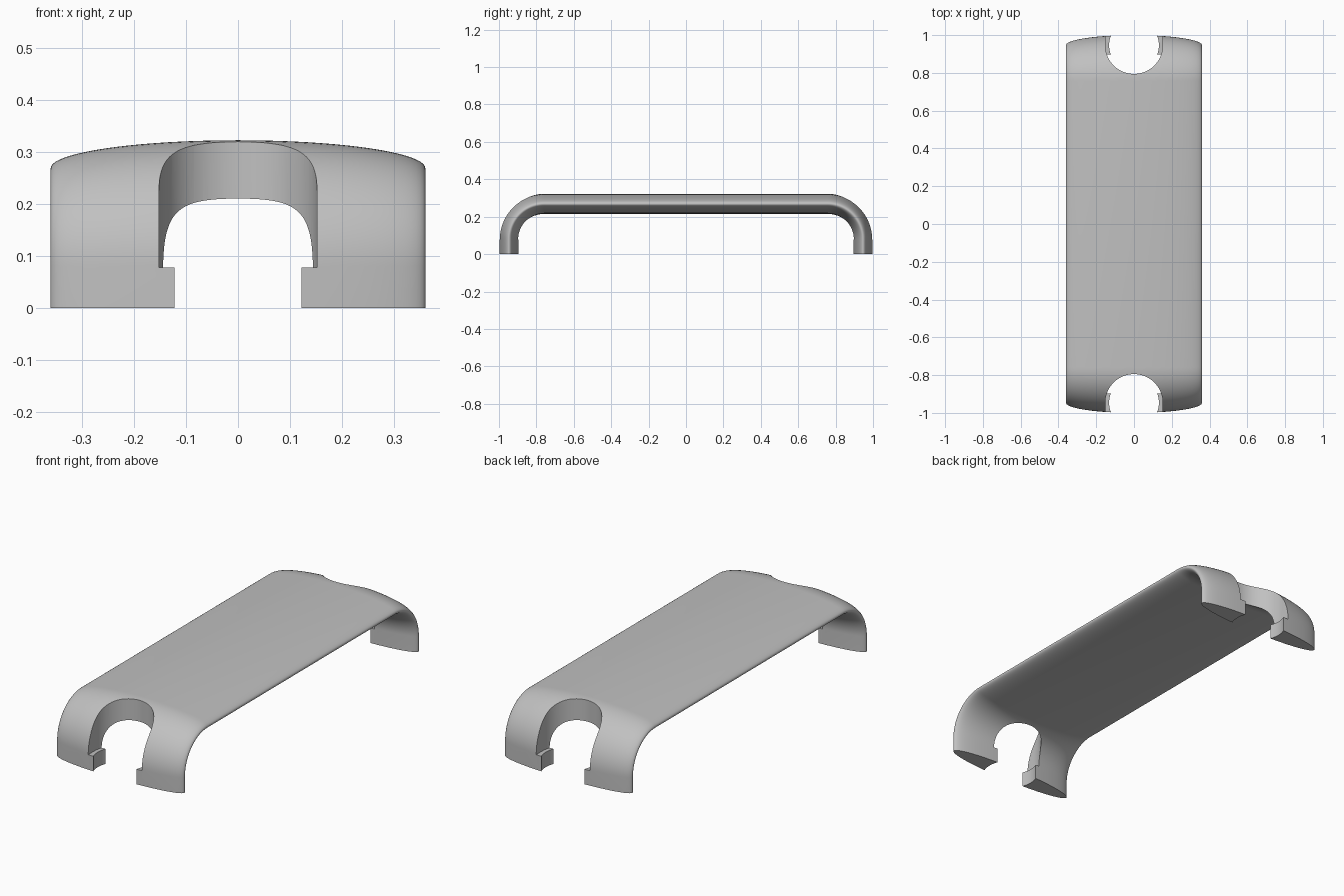
import bpy, bmesh, math

if "Cube" in bpy.data.objects:
    bpy.data.objects.remove(bpy.data.objects["Cube"], do_unlink=True)

HALF_WIDTH, HALF_THICK = 0.36, 0.0535   # elliptical section
LEG_Y, TOP_Z = 0.9465, 0.2685           # centre line of the legs and the deck
BEND = 0.1885                           # bend radius of the centre line
TAB_Z = 0.077                           # top of the foot tabs
SECTION, STEPS = 80, 24

grey = bpy.data.materials.new("plain grey")
grey.use_nodes = True
colour = (0.53, 0.53, 0.53, 1)
grey.diffuse_color = colour
grey.node_tree.nodes["Principled BSDF"].inputs["Base Color"].default_value = colour


def make_object(name, bm):
    bmesh.ops.recalc_face_normals(bm, faces=bm.faces)
    mesh = bpy.data.meshes.new(name)
    bm.to_mesh(mesh)
    bm.free()
    mesh.materials.append(grey)
    obj = bpy.data.objects.new(name, mesh)
    bpy.context.collection.objects.link(obj)
    return obj


def loft(name, rings):
    """Skin a closed solid through equal rings of points."""
    bm = bmesh.new()
    loops = [[bm.verts.new(p) for p in ring] for ring in rings]
    n = len(loops[0])
    for a, b in zip(loops, loops[1:]):
        for i in range(n):
            j = (i + 1) % n
            bm.faces.new((a[i], a[j], b[j], b[i]))
    bm.faces.new(loops[0])
    bm.faces.new(loops[-1])
    return make_object(name, bm)


def prism(name, outline, z0, z1):
    return loft(name, [[(x, y, z) for x, y in outline] for z in (z0, z1)])


# Arched cover: an ellipse swept up one leg, over the deck and down the other
half_path = [(-LEG_Y, 0.0, math.pi)]
for i in range(STEPS + 1):
    a = math.pi - i / STEPS * math.pi / 2
    half_path.append((-LEG_Y + BEND + BEND * math.cos(a),
                      TOP_Z - BEND + BEND * math.sin(a), a))
path = half_path + [(-y, z, math.pi - a) for y, z, a in reversed(half_path)]
rings = []
for y, z, a in path:
    ring = []
    for i in range(SECTION):
        t = math.tau * i / SECTION
        d = HALF_THICK * math.sin(t)
        ring.append((HALF_WIDTH * math.cos(t), y + d * math.cos(a), z + d * math.sin(a)))
    rings.append(ring)
cover = loft("arched_cover", rings)

# Openings at both ends: a round-ended slot above, a narrower bore between the tabs
cutters = []
for side, label in ((-1, "front"), (1, "back")):
    r = 0.152
    slot = [(r * math.cos(math.pi * i / 48), side * (LEG_Y - r * math.sin(math.pi * i / 48)))
            for i in range(49)]
    slot += [(-r, side * 1.1), (r, side * 1.1)]
    bore = [(0.132 * math.cos(math.tau * i / 64), side * LEG_Y + 0.132 * math.sin(math.tau * i / 64))
            for i in range(64)]
    cutters.append(prism(label + "_slot_cutter", slot, TAB_Z, 0.5))
    cutters.append(prism(label + "_bore_cutter", bore, -0.1, TAB_Z + 0.05))

bpy.ops.object.select_all(action='DESELECT')
bpy.context.view_layer.objects.active = cover
cover.select_set(True)
for cutter in cutters:
    mod = cover.modifiers.new(cutter.name, 'BOOLEAN')
    mod.operation = 'DIFFERENCE'
    mod.solver = 'EXACT'
    mod.object = cutter
    bpy.ops.object.modifier_apply(modifier=mod.name)
    bpy.data.objects.remove(cutter, do_unlink=True)
bpy.ops.object.shade_smooth_by_angle(angle=math.radians(35))
